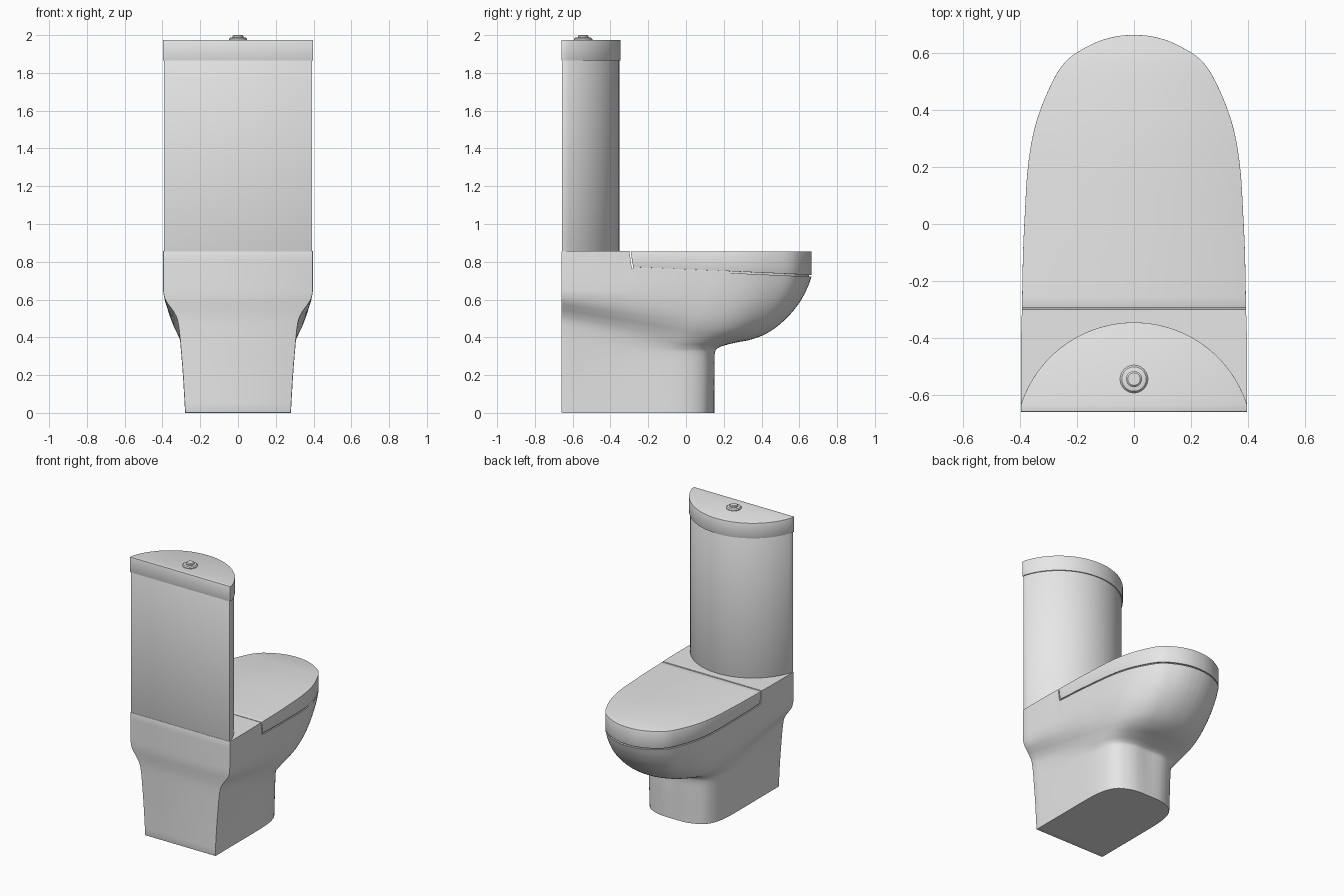
import bpy, bmesh, math
from mathutils import Vector

cube = bpy.data.objects.get("Cube")
if cube:
    bpy.data.objects.remove(cube)

ceramic = bpy.data.materials.new("white_ceramic")
ceramic.use_nodes = True
COLOUR = (0.8, 0.8, 0.8, 1)
ceramic.diffuse_color = COLOUR
ceramic.node_tree.nodes["Principled BSDF"].inputs["Base Color"].default_value = COLOUR


def spline(points, steps=4):
    """Smooth curve through points of any dimension."""
    pts = [Vector(p) for p in points]
    padded = [2 * pts[0] - pts[1]] + pts + [2 * pts[-1] - pts[-2]]
    out = []
    for a, b, c, d in zip(padded, padded[1:], padded[2:], padded[3:]):
        for k in range(steps):
            t = k / steps
            out.append(b + (c - a) * t / 2 + (a - 2.5 * b + 2 * c - d / 2) * t * t
                       + (1.5 * (b - c) + (d - a) / 2) * t ** 3)
    return out + [pts[-1]]


def loft(name, rings, bevel=0, bevel_rule=lambda v: True):
    """Skin equal rings; the caps run across from side to side."""
    bm = bmesh.new()
    grid = [[bm.verts.new(p) for p in ring] for ring in rings]
    size = len(grid[0])
    for low, high in zip(grid, grid[1:]):
        for i in range(size):
            j = (i + 1) % size
            bm.faces.new((low[i], low[j], high[j], high[i]))
    for ring in (grid[0], grid[-1]):
        for k in range((size - 1) // 2):
            corners = [ring[k], ring[k + 1], ring[size - 2 - k], ring[size - 1 - k]]
            bm.faces.new(list(dict.fromkeys(corners)))
    bmesh.ops.recalc_face_normals(bm, faces=bm.faces)
    if bevel:
        edges = [e for e in bm.edges if e.calc_face_angle(0) > math.radians(50)
                 and all(bevel_rule(v.co) for v in e.verts)]
        bmesh.ops.bevel(bm, geom=edges, offset=bevel, segments=2, profile=0.5,
                        affect='EDGES', clamp_overlap=True)
    mesh = bpy.data.meshes.new(name)
    bm.to_mesh(mesh)
    bm.free()
    mesh.materials.append(ceramic)
    obj = bpy.data.objects.new(name, mesh)
    bpy.context.collection.objects.link(obj)
    bpy.ops.object.select_all(action='DESELECT')
    obj.select_set(True)
    bpy.context.view_layer.objects.active = obj
    bpy.ops.object.shade_smooth_by_angle(angle=math.radians(35))
    return obj


def mirrored(half):
    """Close a half outline that ends on the centre line."""
    return half + [Vector((-p.x, p.y, p.z)) for p in reversed(half[:-1])]


# Outline stations from back to front tip: rim x, rim y, foot x, foot y
STATIONS = [(.397, -.66, .28, -.66), (.397, -.42, .28, -.46), (.394, -.3, .28, -.36),
            (.39, -.1, .28, -.2), (.383, .05, .278, -.1), (.375, .18, .27, -.02),
            (.358, .3, .25, .05), (.33, .4, .215, .1), (.287, .5, .16, .13),
            (.25, .56, .12, .143), (.205, .6, .09, .148), (.13, .64, .055, .15),
            (.06, .66, .025, .15), (0, .665, 0, .15)]
HINGE = 8
rows = spline(STATIONS)
step = Vector((0, .013, 0, .013))
rows.insert(HINGE + 1, rows[HINGE] + step)

# Wall profiles: share of the way from foot to rim, and height
BACK = [(0, 0), (.1, .2), (.19, .33), (.26, .42), (.35, .49), (.5, .53),
        (.68, .56), (.86, .59), (.96, .62), (1, .67), (1, .72)]
SIDE = [(0, 0), (.04, .2), (.07, .31), (.13, .345), (.25, .375), (.42, .415),
        (.58, .45), (.74, .5), (.87, .57), (.95, .65), (1, .72)]
FRONT = [(0, 0), (0, .2), (0, .31), (.04, .345), (.2, .37), (.39, .39),
         (.57, .43), (.74, .5), (.87, .58), (.955, .66), (1, .72)]


def seam(y):
    return .764 - (y + .287) * .045


def column(row, top):
    rx, ry, px, py = row
    if ry < .1:
        a, b, t = BACK, SIDE, (ry + .66) / .76
    else:
        a, b, t = SIDE, FRONT, (ry - .1) / .565
    keys = [Vector(p).lerp(Vector(q), t) for p, q in zip(a, b)]
    keys[-1].y = top
    return [Vector((px + (rx - px) * s, py + (ry - py) * s, z)) for s, z in spline(keys)]


# Bowl and pedestal in one piece
columns = [column(r, .856 if i <= HINGE else seam(r[1])) for i, r in enumerate(rows)]
loft("bowl_and_pedestal", [mirrored(list(level)) for level in zip(*columns)],
     .006, lambda v: v.y < -.655)

# Seat lid, with a recessed seat ring filling the gap below it
lid_rows = rows[HINGE + 1:]


def lid_ring(scale, height, back_shift):
    half = []
    for i, r in enumerate(lid_rows):
        y = r[1] * scale + (back_shift if i == 0 else 0)
        half.append(Vector((r[0] * scale, y, height(y))))
    return mirrored(half)


loft("seat_lid", [lid_ring(1, lambda y: seam(y) + .009, .007),
                  lid_ring(1, lambda y: .855, -.006)], .004)
loft("seat_ring", [lid_ring(.98, lambda y: seam(y) - .004, 0),
                   lid_ring(.98, lambda y: seam(y) + .02, 0)])


# Cistern and its lid: flat back, bowed front
def bow(half_width, front, z, corner=-.637, back=-.66, count=24):
    sag = front - corner
    radius = (half_width ** 2 + sag ** 2) / (2 * sag)
    sweep = math.asin(half_width / radius)
    half = [Vector((half_width, back, z))]
    for k in range(count + 1):
        a = sweep * (1 - k / count)
        half.append(Vector((radius * math.sin(a), front - radius + radius * math.cos(a), z)))
    return mirrored(half)


loft("cistern", [bow(.391, -.353, z, back=-.657) for z in (.85, 1.87)], .003)
loft("cistern_lid", [bow(.398, -.346, z) for z in (1.865, 1.974)], .005)


# Flush button: collar and push cap
def disc(radius, z, count=33):
    return [Vector((radius * math.sin(a), -.545 + radius * math.cos(a), z))
            for a in (2 * math.pi * k / count for k in range(count))]


loft("flush_collar", [disc(.049, 1.97), disc(.049, 1.979), disc(.043, 1.986), disc(.034, 1.988)])
loft("flush_button", [disc(.028, 1.985), disc(.028, 1.995), disc(.022, 2.0)])
